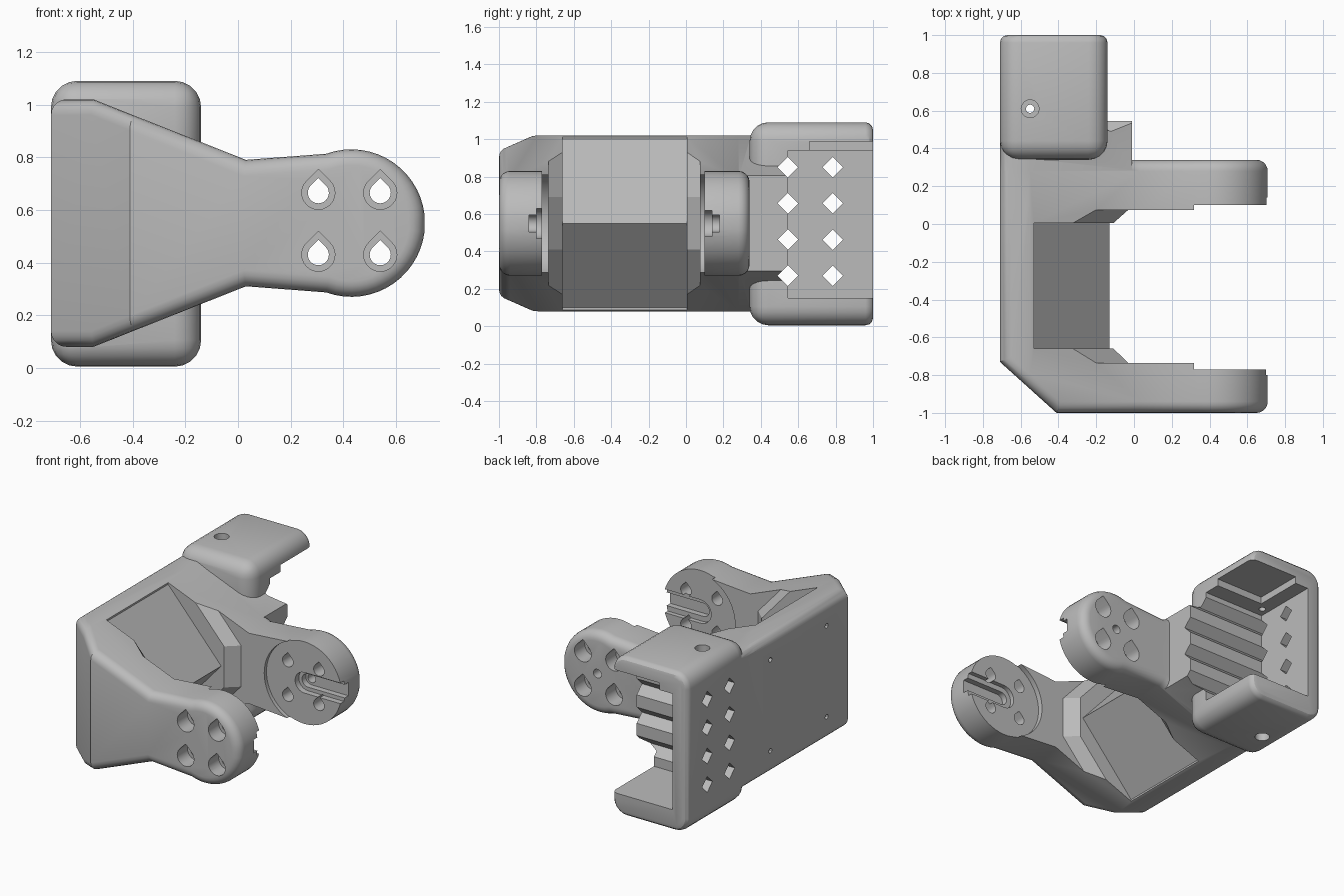
import bpy, bmesh, math
from mathutils import Vector

cube = bpy.data.objects.get("Cube")
if cube:
    bpy.data.objects.remove(cube, do_unlink=True)

MID = 0.55            # height of the symmetry plane
HUB = (0.43, MID)     # centre of the round arm ends

grey = bpy.data.materials.new("plain grey")
grey.use_nodes = True
grey.diffuse_color = (0.5, 0.5, 0.5, 1)
grey.node_tree.nodes["Principled BSDF"].inputs["Base Color"].default_value = (0.5, 0.5, 0.5, 1)


def place(axis, u, v, d):
    return {"x": (d, u, v), "y": (u, d, v), "z": (u, v, d)}[axis]


def prism(name, pts, axis, a, b, shift=0, edit=None):
    """Extrude a 2D outline along an axis; shift slides the far end sideways."""
    bm = bmesh.new()
    near = [bm.verts.new(place(axis, u, v, a)) for u, v in pts]
    far = [bm.verts.new(place(axis, u + shift, v, b)) for u, v in pts]
    bm.faces.new(near)
    bm.faces.new(far)
    for i in range(len(pts)):
        j = (i + 1) % len(pts)
        bm.faces.new((near[i], near[j], far[j], far[i]))
    bmesh.ops.recalc_face_normals(bm, faces=bm.faces)
    if edit:
        edit(bm)
        bmesh.ops.recalc_face_normals(bm, faces=bm.faces)
    mesh = bpy.data.meshes.new(name)
    bm.to_mesh(mesh)
    bm.free()
    mesh.materials.append(grey)
    obj = bpy.data.objects.new(name, mesh)
    bpy.context.collection.objects.link(obj)
    return obj


def bevel(bm, width, rule, segments=5):
    edges = [e for e in bm.edges if rule(e)]
    bmesh.ops.bevel(bm, geom=edges, offset=width, segments=segments, profile=0.5,
                    affect="EDGES", clamp_overlap=False)


def combine(target, other, operation):
    mod = target.modifiers.new("combine", "BOOLEAN")
    mod.operation, mod.solver, mod.object = operation, "EXACT", other
    bpy.context.view_layer.objects.active = target
    bpy.ops.object.modifier_apply(modifier=mod.name)
    bpy.data.objects.remove(other, do_unlink=True)


def rect(u0, u1, v0, v1):
    return [(u0, v0), (u1, v0), (u1, v1), (u0, v1)]


def circle(u, v, r, n=32):
    return [(u + r * math.cos(2 * math.pi * i / n), v + r * math.sin(2 * math.pi * i / n)) for i in range(n)]


def mirrored(top):
    """Close an outline by reflecting its upper half in the middle plane."""
    return top + [(u, 2 * MID - v) for u, v in reversed(top)]


def teardrop(u, v, r):
    angles = [math.radians(135 + 270 * i / 18) for i in range(19)]
    return [(u + r * math.cos(t), v + r * math.sin(t)) for t in angles] + [(u, v + r * math.sqrt(2))]


def slot(half):
    angles = [math.radians(90 + 180 * i / 12) for i in range(13)]
    ends = [(HUB[0] + half * math.cos(t), MID + half * math.sin(t)) for t in angles]
    return ends + [(0.8, MID - half), (0.8, MID + half)]


def diamond(u, v, r):
    return [(u - r, v), (u, v - r), (u + r, v), (u, v + r)]


# Frame: tapering side profile with round arm end, and a diagonal front corner
arc = [math.radians(110 - 110 * i / 16) for i in range(16)]
round_end = [(HUB[0] + 0.28 * math.cos(t), MID + 0.28 * math.sin(t)) for t in arc]
profile = mirrored([(-0.71, 1.02), (-0.55, 1.02), (0.03, 0.79)] + round_end)


def shape_frame(bm):
    cut = bmesh.ops.bisect_plane(bm, geom=bm.verts[:] + bm.edges[:] + bm.faces[:],
                                 plane_co=(-0.71, -0.73, 0), plane_no=(-0.27, -0.3, 0), clear_outer=True)
    rim = [g for g in cut["geom_cut"] if isinstance(g, bmesh.types.BMEdge)]
    bmesh.ops.contextual_create(bm, geom=rim)
    bmesh.ops.recalc_face_normals(bm, faces=bm.faces)
    bevel(bm, 0.06, lambda e: len(e.link_faces) == 2 and e.calc_face_angle() > math.radians(50))


frame = prism("bracket_frame", profile, "y", -1, 0.34, edit=shape_frame)

# Wall that joins the frame to the holder
wall_top = [(-0.71, 1.02), (-0.55, 1.02), (-0.01, 0.805)]


def round_back(bm):
    bevel(bm, 0.06, lambda e: all(v.co.x < -0.7 for v in e.verts)
          and e.verts[0].co.y != e.verts[1].co.y)


combine(frame, prism("joining_wall", mirrored(wall_top), "y", 0.1, 0.56, edit=round_back), "UNION")


# Holder: rounded box at the rear
def shape_holder(bm):
    bevel(bm, 0.1, lambda e: not all(v.co.y > 0.99 for v in e.verts))
    bevel(bm, 0.04, lambda e: all(v.co.y > 0.999 for v in e.verts), 3)


holder = prism("holder", rect(-0.71, -0.14, 0.005, 1.09), "y", 0.34, 1, edit=shape_holder)
combine(frame, holder, "UNION")

cutters = []


def cut(*args, **kw):
    cutters.append(prism("cutter", *args, **kw))


# Gap between the arms, leaving a ridge along the back plate
ridge = [(1, 1.4), (-0.53, 1.4), (-0.53, 1.0), (-0.13, MID)]
cut(mirrored(ridge[:3]) [:3] + [ridge[3]] + [(u, 2 * MID - v) for u, v in reversed(ridge[:3])], "y", -0.66, 0.005)
chevron = mirrored([(1, 1.25), (-0.61, 1.25), (-0.11, 0.69)])
cut(chevron, "y", 0.004, 0.075, shift=0.08)
cut(chevron, "y", -0.659, -0.735, shift=0.08)

# Round recesses and open slots on the inner arm faces
cut(circle(*HUB, 0.285, 64), "y", -0.77, -0.7)
cut(circle(*HUB, 0.285, 64), "y", 0.04, 0.1)
cut(slot(0.08), "y", -0.8, -0.7)
cut(slot(0.045), "y", -0.84, -0.7)
cut(slot(0.07), "y", 0.05, 0.14)
cut(slot(0.045), "y", 0.05, 0.18)
cut(circle(*HUB, 0.03, 16), "y", 0.05, 0.4)

# Teardrop screw holes with wide outer ends
for x in (0.305, 0.54):
    for z in (0.43, 0.665):
        cut(teardrop(x, z, 0.04), "y", -1.1, 0.4)
        cut(teardrop(x, z, 0.063), "y", -1.1, -0.89)
        cut(teardrop(x, z, 0.063), "y", 0.23, 0.4)

# Holder pocket, with a recess in its ceiling
cut(rect(0.545, 1.1, 0.15, 0.94), "x", -0.6, 0.2)
cut(rect(0.66, 1.1, 0.9, 0.988), "x", -0.5, 0.2)

# Diamond grooves across the wall, and diamond windows in the plate
for z in (0.27, 0.463, 0.657, 0.85):
    cut(diamond(0.545, z, 0.055), "x", -0.8, 0.2)
    cut(diamond(0.785, z, 0.055), "x", -0.8, -0.4)

# Screw holes in the holder caps and small pilot holes in the back plate
cut(circle(-0.55, 0.61, 0.022, 16), "z", -0.1, 1.2)
cut(circle(-0.55, 0.61, 0.047, 24), "z", -0.1, 0.07)
cut(circle(-0.55, 0.61, 0.047, 24), "z", 1.02, 1.2)
for y in (-0.5, 0.105):
    for z in (0.24, 0.86):
        cut(circle(y, z, 0.016, 12), "x", -0.8, -0.6)

for c in cutters:
    combine(frame, c, "DIFFERENCE")

for o in bpy.context.selected_objects:
    o.select_set(False)
frame.select_set(True)
bpy.context.view_layer.objects.active = frame
bpy.ops.object.shade_smooth_by_angle(angle=math.radians(30))
